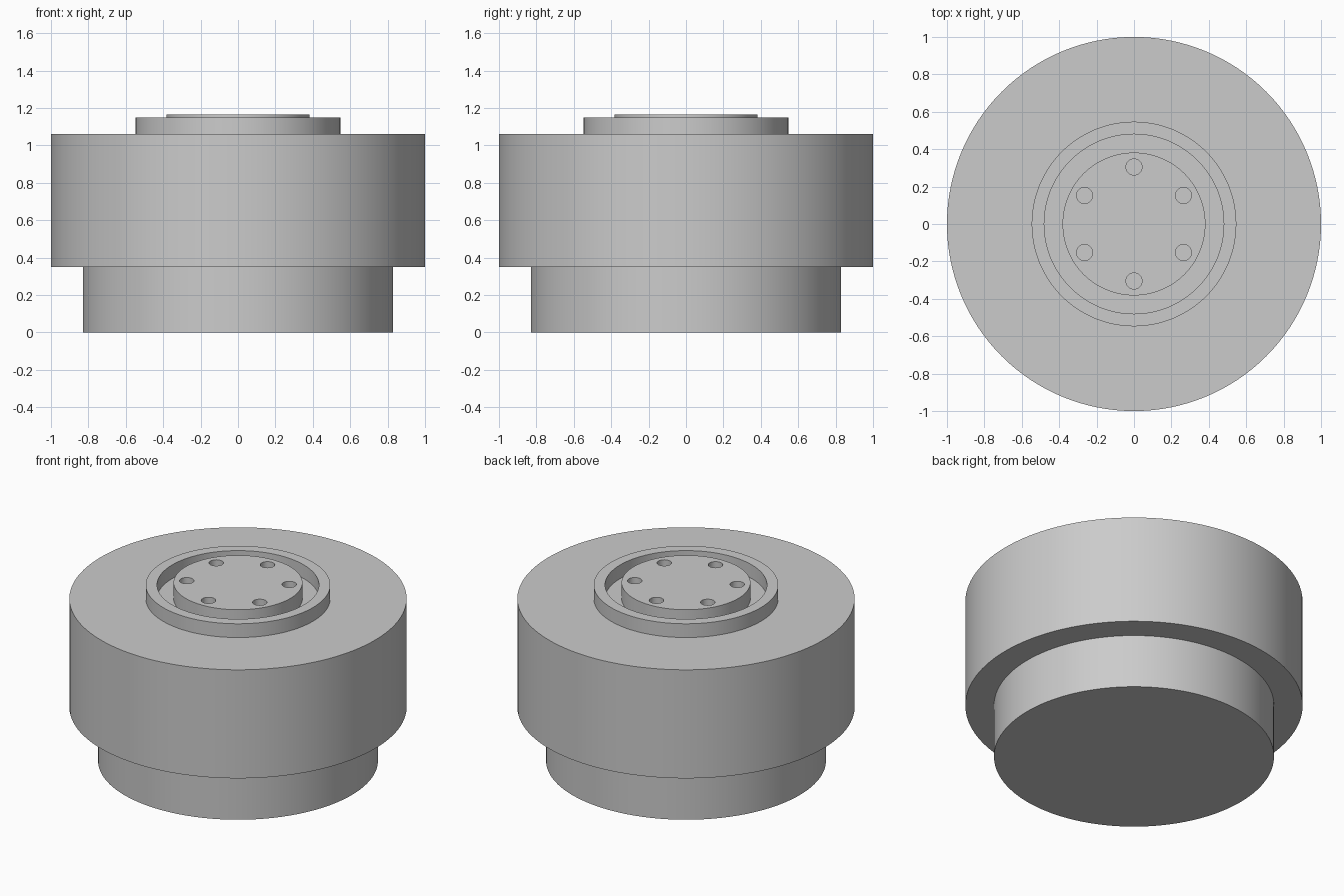
import bpy, bmesh, math

SEGMENTS = 128

cube = bpy.data.objects.get("Cube")
if cube:
    bpy.data.objects.remove(cube, do_unlink=True)

grey = bpy.data.materials.new("plain grey")
grey.use_nodes = True
colour = (0.6, 0.6, 0.6, 1.0)
grey.diffuse_color = colour
grey.node_tree.nodes["Principled BSDF"].inputs["Base Color"].default_value = colour


def lathe(name, profile, segments=SEGMENTS, centre=(0, 0), closed=False):
    """Revolve (radius, z) points about a vertical axis."""
    bm = bmesh.new()
    verts = [bm.verts.new((r, 0, z)) for r, z in profile]
    pairs = list(zip(verts, verts[1:]))
    if closed:
        pairs.append((verts[-1], verts[0]))
    edges = [bm.edges.new(p) for p in pairs]
    bmesh.ops.spin(bm, geom=verts + edges, cent=(0, 0, 0), axis=(0, 0, 1),
                   angle=math.tau, steps=segments, use_duplicate=False)
    bmesh.ops.remove_doubles(bm, verts=bm.verts, dist=1e-5)
    if not closed:
        # Cap the open top and bottom rims
        bmesh.ops.holes_fill(bm, edges=[e for e in bm.edges if e.is_boundary], sides=0)
    bmesh.ops.recalc_face_normals(bm, faces=bm.faces)
    bmesh.ops.translate(bm, vec=(*centre, 0), verts=bm.verts)
    mesh = bpy.data.meshes.new(name)
    bm.to_mesh(mesh)
    bm.free()
    mesh.materials.append(grey)
    obj = bpy.data.objects.new(name, mesh)
    bpy.context.collection.objects.link(obj)
    return obj


# Stepped drum: narrow foot and wide body
drum = lathe("drum_body", [(0.83, 0), (0.83, 0.35), (1, 0.35), (1, 1.06)])

# Raised rim around the hub
rim = lathe("raised_rim", [(0.48, 1.06), (0.547, 1.06), (0.547, 1.15), (0.48, 1.15)],
            closed=True)

# Central hub plate
hub = lathe("hub_plate", [(0.382, 1.06), (0.382, 1.165)])

# Six bolt holes cut through the hub
for i in range(6):
    a = math.pi / 2 + i * math.tau / 6
    cutter = lathe("hole_cutter", [(0.043, 1), (0.043, 1.2)], 32,
                   (0.305 * math.cos(a), 0.305 * math.sin(a)))
    cutter.hide_render = True
    mod = hub.modifiers.new("bolt_hole", "BOOLEAN")
    mod.operation = "DIFFERENCE"
    mod.solver = "EXACT"
    mod.object = cutter
    bpy.context.view_layer.objects.active = hub
    bpy.ops.object.modifier_apply(modifier=mod.name)
    bpy.data.objects.remove(cutter, do_unlink=True)

# Smooth walls with crisp edges
bpy.ops.object.select_all(action="DESELECT")
for obj in (drum, rim, hub):
    obj.select_set(True)
bpy.context.view_layer.objects.active = drum
bpy.ops.object.shade_smooth_by_angle(angle=math.radians(30))
